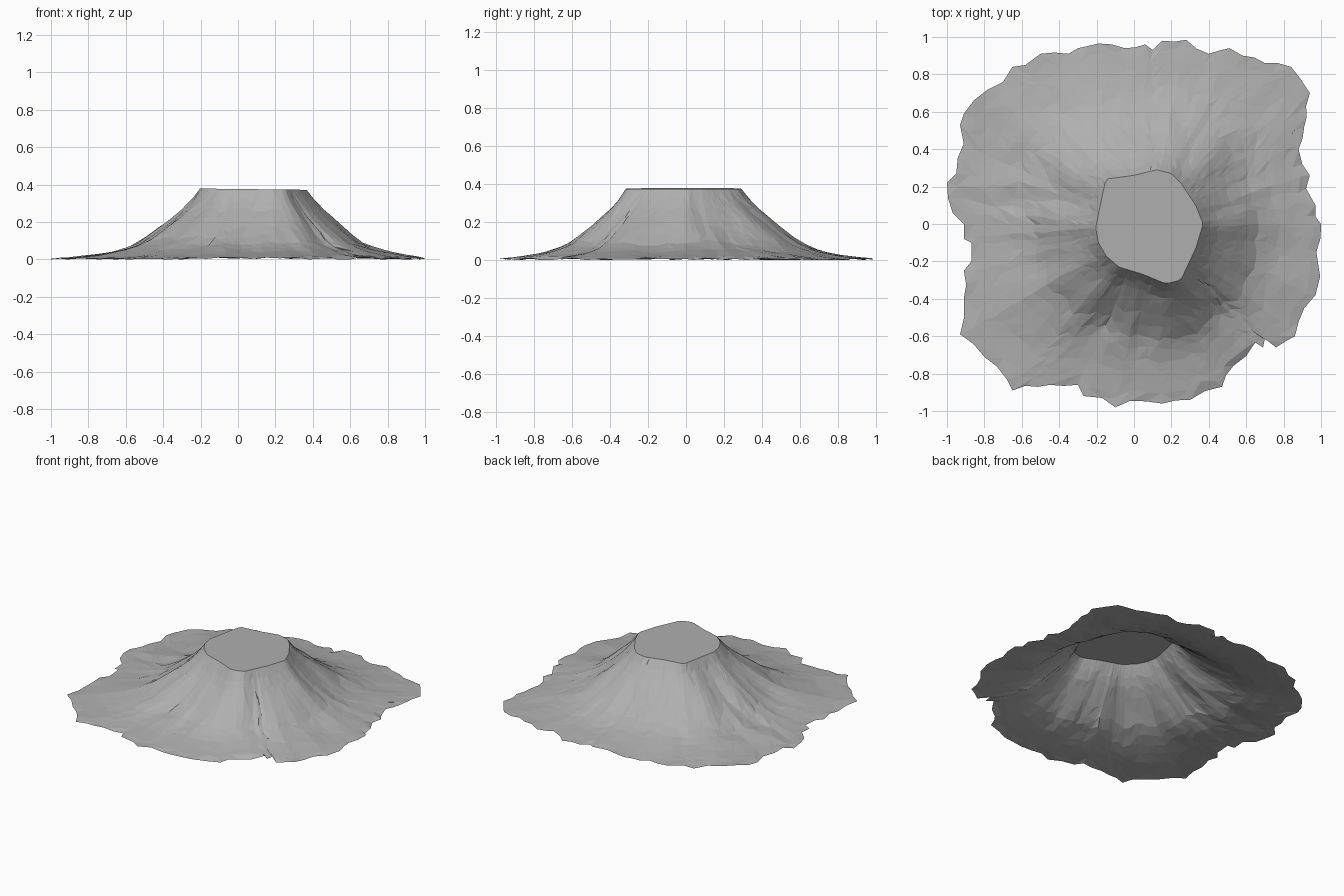
import bpy, bmesh, math, random
from mathutils import Vector, noise

if "Cube" in bpy.data.objects:
    bpy.data.objects.remove(bpy.data.objects["Cube"])

random.seed(4)
C = Vector((0.08, -0.01))          # centre of the flat summit

# ragged ground outline, counter-clockwise from the east
outline = [
    (1.0, 0.0), (.97, .04), (.97, .1), (.92, .19), (.94, .26), (.9, .32), (.88, .4), (.91, .52),
    (.92, .63), (.94, .7), (.84, .84), (.7, .86), (.58, .9), (.51, .94), (.4, .91), (.28, .985),
    (.15, .98), (.1, .93), (.06, .96), (-.05, .94), (-.19, .965), (-.3, .94), (-.35, .91),
    (-.5, .91), (-.58, .85), (-.65, .84), (-.7, .76), (-.78, .72), (-.91, .59), (-.93, .53),
    (-.91, .43), (-.95, .27), (-1.0, .22), (-.97, .06), (-.91, 0), (-.91, -.08), (-.87, -.1),
    (-.87, -.2), (-.91, -.25), (-.91, -.4), (-.93, -.59), (-.8, -.71), (-.68, -.83),
    (-.65, -.89), (-.58, -.865), (-.45, -.86), (-.3, -.86), (-.27, -.92), (-.17, -.93),
    (-.1, -.98), (-.02, -.945), (.15, -.96), (.3, -.94), (.47, -.87), (.53, -.76), (.65, -.63),
    (.69, -.66), (.7, -.61), (.76, -.66), (.86, -.6), (.91, -.45), (.97, -.38), (.995, -.28),
    (.975, -.15)]

# summit rim
rim = [(.37, 0), (.33, .1), (.25, .22), (.2, .27), (.12, .29), (0, .26), (-.15, .24), (-.17, .15),
       (-.205, -.02), (-.19, -.1), (-.15, -.17), (-.08, -.23), (.05, -.27), (.17, -.32), (.25, -.3),
       (.33, -.13)]

# slope profile: share of the way down, height
profile = [(0, .375), (.06, .32), (.16, .25), (.32, .165), (.48, .088), (.63, .05),
           (.8, .027), (1, .008), (3, .006)]


def height(t):
    for (a, za), (b, zb) in zip(profile, profile[1:]):
        if t <= b:
            return za + (zb - za) * (t - a) / (b - a)
    return profile[-1][1]


def rim_point(angle):
    """Where a ray from the summit centre meets the rim."""
    direction = Vector((math.cos(angle), math.sin(angle)))
    for p, q in zip(rim, rim[1:] + rim[:1]):
        a, e = Vector(p) - C, Vector(q) - Vector(p)
        den = direction.cross(e)
        if abs(den) > 1e-9:
            s, u = a.cross(e) / den, a.cross(direction) / den
            if s > 0 and -1e-6 <= u <= 1 + 1e-6:
                return C + direction * s
    return C + direction * 0.28


def ground(p, t, d):
    """Slope height with gullies and the western ledge."""
    z = height(0.55 * t + 0.45 * d / 0.66)
    ang = math.atan2(p.y - C.y, p.x - C.x)
    bump = noise.noise(Vector((math.cos(ang) * 3.5, math.sin(ang) * 3.5, t * 1.5)))
    fine = noise.noise(Vector((p.x * 7, p.y * 7, 3.0)))
    fade = math.sin(math.pi * min(1, t) ** 0.7)
    z += fade * (0.018 * bump + 0.012 * fine)
    if p.x < -0.2:
        z -= 0.02 * fade * math.exp(-((p.y - 0.12) / 0.06) ** 2)
    return max(z, 0.004)


# split long outline edges, with a little raggedness
edge = []
for p, q in zip(outline, outline[1:] + outline[:1]):
    p, q = Vector(p), Vector(q)
    edge.append(p)
    if (q - p).length > 0.11:
        edge.append((p + q) / 2 + (q - p).orthogonal() * random.uniform(-.1, .1))
n = len(edge)

# evened-out column angles keep the flank rows from crossing
angles = sorted(math.atan2((p - C).y, (p - C).x) % math.tau for p in edge)
for _ in range(6):
    angles = [(angles[k - 1] - (math.tau if k == 0 else 0) + 2 * angles[k]
               + angles[(k + 1) % n] + (math.tau if k == n - 1 else 0)) / 4 for k in range(n)]

bm = bmesh.new()
steps = [0, .06, .13, .21, .3, .39, .48, .57, .66, .75, .84, .92, 1]
rows = []
for i, t in enumerate(steps):
    row = []
    for k, o in enumerate(edge):
        a = angles[k]
        r = rim_point(a)
        radial = Vector((math.cos(a), math.sin(a)))
        # straight spoke that bends to the ragged edge only near the end
        spoke = C + radial * max((o - C).dot(radial), .5)
        end = spoke.lerp(o, t ** 3)
        inner = 0 < i < len(steps) - 1
        tt = t + (random.uniform(-.02, .02) if inner else 0)
        p = r.lerp(end, tt)
        if i == 0:
            z = 0.379 - 0.012 * (p.x + 0.2)
        elif inner:
            p += radial.orthogonal() * random.uniform(-.012, .012) * (0.4 + t)
            z = ground(p, tt, (p - r).length)
        else:
            z = random.choice((0, .003, .006, .01))
        row.append(bm.verts.new((p.x, p.y, z)))
    rows.append(row)

# flanks, triangulated with mixed diagonals
for a, b in zip(rows, rows[1:]):
    for k in range(n):
        m = (k + 1) % n
        q = [a[k], b[k], b[m], a[m]]
        if random.random() < .5:
            q = q[1:] + q[:1]
        bm.faces.new((q[0], q[1], q[2]))
        bm.faces.new((q[0], q[2], q[3]))

# flat summit, underside left open
bm.faces.new(rows[0])
bm.normal_update()

mesh = bpy.data.meshes.new("volcano_mountain")
bm.to_mesh(mesh)
bm.free()

# dark rock
rock = bpy.data.materials.new("rock")
rock.diffuse_color = (0.43, 0.43, 0.43, 1)
rock.use_nodes = True
rock.node_tree.nodes["Principled BSDF"].inputs["Base Color"].default_value = rock.diffuse_color
mesh.materials.append(rock)
bpy.context.collection.objects.link(bpy.data.objects.new("volcano_mountain", mesh))
